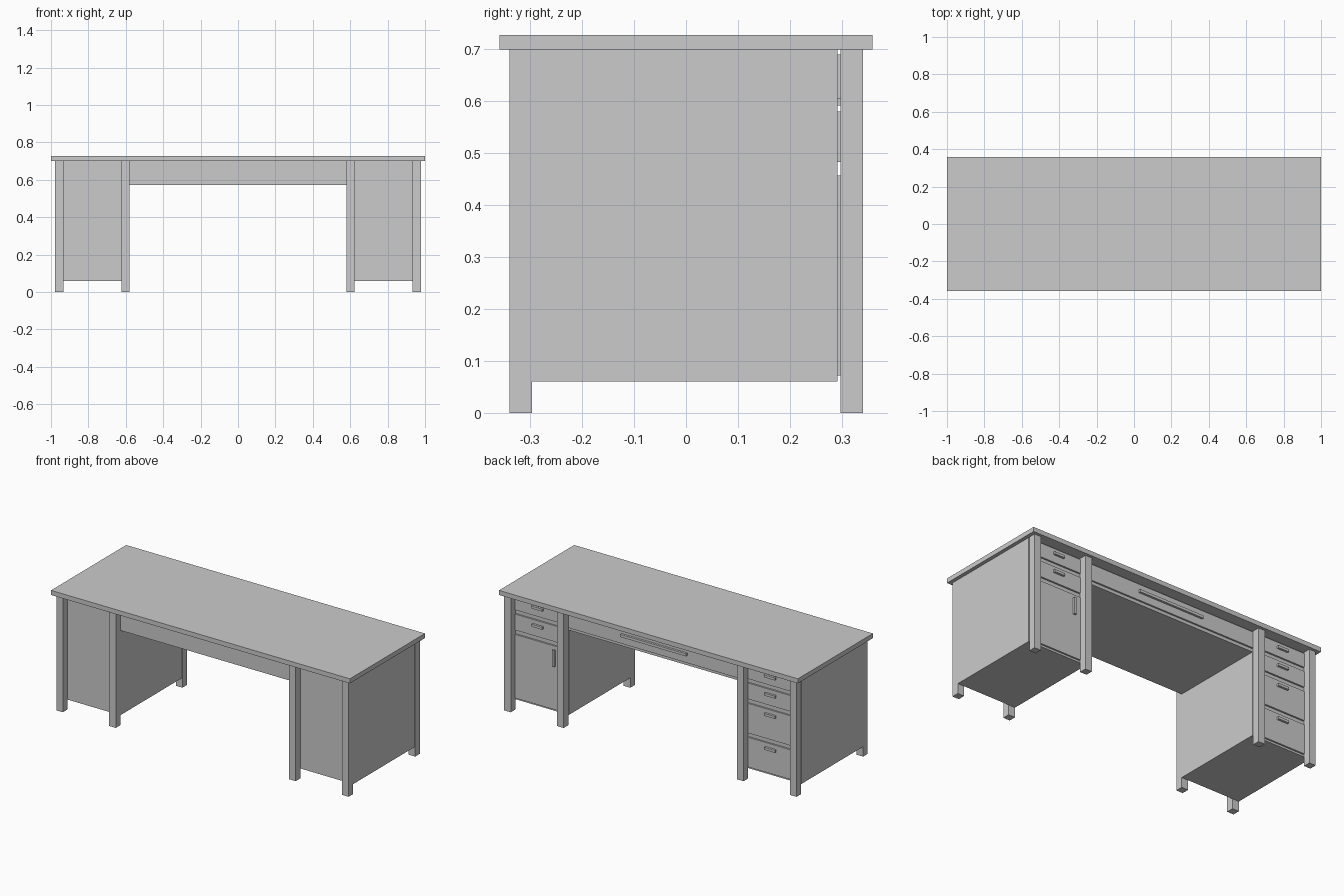
import bpy

if "Cube" in bpy.data.objects:
    bpy.data.objects.remove(bpy.data.objects["Cube"])


def box(name, x, y, z):
    """Axis-aligned box from (min, max) ranges."""
    bpy.ops.mesh.primitive_cube_add(
        size=1, location=[(a + b) / 2 for a, b in (x, y, z)])
    ob = bpy.context.object
    ob.name = name
    ob.scale = [b - a for a, b in (x, y, z)]
    bpy.ops.object.transform_apply(location=False, rotation=False, scale=True)
    return ob


def span(c, size):
    return (c - size / 2, c + size / 2)


TOP_Z = 0.699          # underside of the table top
BACK = 0.292           # rear face of the carcasses
FACE = 0.302           # outer face of drawer fronts
PULL = 0.315           # outer face of handles

# table top
box("table_top", (-1, 1), (-0.359, 0.359), (TOP_Z, 0.727))

for side, s in (("left", -1), ("right", 1)):
    # pedestal carcass, with side panels flush with the legs
    box(side + "_pedestal", sorted((s * 0.58, s * 0.978)), (-0.296, BACK), (0.06, TOP_Z))
    # legs
    for cx in (0.602, 0.956):
        for row, cy in (("front", -0.318), ("rear", 0.319)):
            box(f"{side}_{row}_leg", span(s * cx, 0.044), span(cy, 0.044), (0, TOP_Z))

# central drawer housing over the knee space
box("centre_housing", (-0.58, 0.58), (-0.296, BACK), (0.573, TOP_Z))
box("centre_drawer", (-0.575, 0.575), (BACK, FACE), (0.592, 0.69))
box("centre_handle", span(0, 0.44), (FACE, PULL), span(0.645, 0.016))


def drawer(name, s, z0, z1):
    box(name + "_front", span(s * 0.779, 0.305), (BACK, FACE), (z0, z1))
    box(name + "_handle", span(s * 0.779, 0.072), (FACE, PULL), span(z1 - 0.032, 0.015))


# drawers: four on the left, two above a door on the right
levels = [(0.605, 0.69), (0.483, 0.58), (0.277, 0.457), (0.072, 0.252)]
for i, (z0, z1) in enumerate(levels):
    drawer(f"left_drawer_{i + 1}", -1, z0, z1)
    if i < 2:
        drawer(f"right_drawer_{i + 1}", 1, z0, z1)

# cupboard door
box("door", span(0.779, 0.305), (BACK, FACE), (0.072, 0.457))
box("door_handle", span(0.67, 0.015), (FACE, PULL), span(0.385, 0.1))
